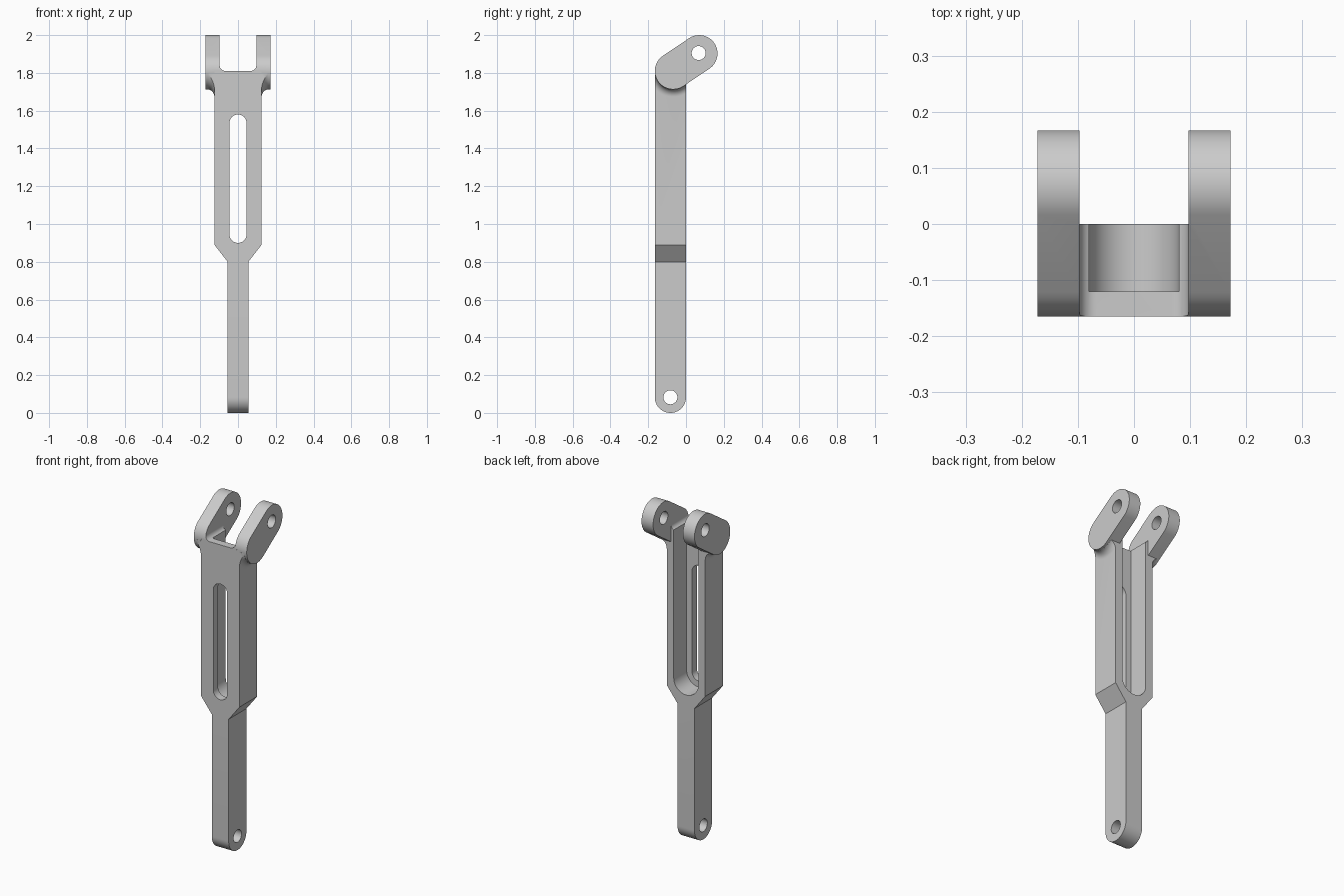
import bpy, bmesh
from math import sin, cos, pi, atan2
from mathutils import Vector

old = bpy.data.objects.get("Cube")
if old:
    bpy.data.objects.remove(old, do_unlink=True)

grey = bpy.data.materials.new("plain_grey")
grey.use_nodes = True
grey.diffuse_color = (0.6, 0.6, 0.6, 1)
grey.node_tree.nodes["Principled BSDF"].inputs["Base Color"].default_value = (0.6, 0.6, 0.6, 1)


def loft(name, rings):
    """Closed solid through matching rings of points."""
    bm = bmesh.new()
    loops = [[bm.verts.new(p) for p in ring] for ring in rings]
    for a, b in zip(loops, loops[1:]):
        for i in range(len(a)):
            j = (i + 1) % len(a)
            bm.faces.new((a[i], a[j], b[j], b[i]))
    bm.faces.new(loops[0])
    bm.faces.new(loops[-1])
    bmesh.ops.recalc_face_normals(bm, faces=bm.faces)
    mesh = bpy.data.meshes.new(name)
    bm.to_mesh(mesh)
    bm.free()
    obj = bpy.data.objects.new(name, mesh)
    bpy.context.collection.objects.link(obj)
    mesh.materials.append(grey)
    return obj


def along_x(name, pts, x0, x1):
    return loft(name, [[(x, y, z) for y, z in pts] for x in (x0, x1)])


def along_y(name, pts, y0, y1):
    return loft(name, [[(x, y, z) for x, z in pts] for y in (y0, y1)])


def rect(u0, u1, v0, v1):
    return [(u0, v0), (u1, v0), (u1, v1), (u0, v1)]


def arc(c, r, a0, a1, n=16):
    return [(c[0] + r * cos(a0 + (a1 - a0) * i / n),
             c[1] + r * sin(a0 + (a1 - a0) * i / n)) for i in range(n + 1)]


def capsule(a, b, r):
    t = atan2(b[1] - a[1], b[0] - a[0])
    return arc(b, r, t - pi / 2, t + pi / 2, 24) + arc(a, r, t + pi / 2, t + 3 * pi / 2, 24)


def boolean(target, tool, operation):
    mod = target.modifiers.new("cut", "BOOLEAN")
    mod.operation, mod.object, mod.solver = operation, tool, "EXACT"
    graph = bpy.context.evaluated_depsgraph_get()
    mesh = bpy.data.meshes.new_from_object(target.evaluated_get(graph))
    target.modifiers.clear()
    target.data = mesh
    bpy.data.objects.remove(tool, do_unlink=True)


FRONT, BACK = -0.165, 0.0
LOW, HIGH, R = (-0.068, 1.81), (0.07, 1.903), 0.097
PIN = (-0.0825, 0.0825)

# Stepped bar with a rounded lower end
half = [(0.055, -0.1), (0.055, 0.80), (0.125, 0.89), (0.125, 1.81)]
link = along_y("link_arm", half + [(-x, z) for x, z in reversed(half)], FRONT, BACK)
end = arc(PIN, 0.0825, pi, 2 * pi, 24) + [(BACK, 1.9), (FRONT, 1.9)]
boolean(link, along_x("end_shape", end, -0.3, 0.3), "INTERSECT")

# Concave fillets beneath the fork lugs
for side in (-1, 1):
    r = 0.04
    rings = []
    steps = [(0.11, r)] + [(0.125 + r * (1 - cos(t)), r * (1 - sin(t)))
                           for t in [i * pi / 16 for i in range(8)]]
    for x, grow in steps:
        rings.append([(side * x, y, z) for y, z in capsule(LOW, HIGH, R + grow)])
    flare = loft("lug_fillet", rings)
    boolean(flare, along_x("clip", rect(FRONT, BACK, 1.6, 1.80), -0.3, 0.3), "INTERSECT")
    boolean(link, flare, "UNION")

# Slanted fork head
boolean(link, along_x("fork_head", capsule(LOW, HIGH, R), -0.172, 0.172), "UNION")

# Gap between the lugs with rounded corners
gap = (arc((-0.067, 1.84), 0.03, pi, 1.5 * pi, 8)
       + arc((0.067, 1.84), 0.03, 1.5 * pi, 2 * pi, 8) + [(0.097, 2.2), (-0.097, 2.2)])
boolean(link, along_y("fork_gap", gap, -0.4, 0.4), "DIFFERENCE")
boolean(link, along_y("fork_rear", rect(-0.097, 0.097, 1.6, 2.2), BACK, 0.4), "DIFFERENCE")

# Round-bottomed rear pocket, then the through slot
pocket = capsule((0, 0.945), (0, 2.3), 0.08)
boolean(link, along_y("rear_pocket", pocket, -0.12, 0.4), "DIFFERENCE")
slot = capsule((0, 0.945), (0, 1.535), 0.045)
boolean(link, along_y("long_slot", slot, -0.4, 0.4), "DIFFERENCE")

# Pin holes at both ends
for centre in (PIN, (0.067, 1.905)):
    hole = arc(centre, 0.037, 0, 2 * pi, 32)[:-1]
    boolean(link, along_x("pin_hole", hole, -0.4, 0.4), "DIFFERENCE")

# Tidy and shade
bm = bmesh.new()
bm.from_mesh(link.data)
bmesh.ops.remove_doubles(bm, verts=bm.verts, dist=0.0002)
for f in bm.faces:
    f.material_index = 0
bm.to_mesh(link.data)
bm.free()
bpy.ops.object.select_all(action="DESELECT")
link.select_set(True)
bpy.context.view_layer.objects.active = link
bpy.ops.object.shade_smooth_by_angle(angle=0.5)
